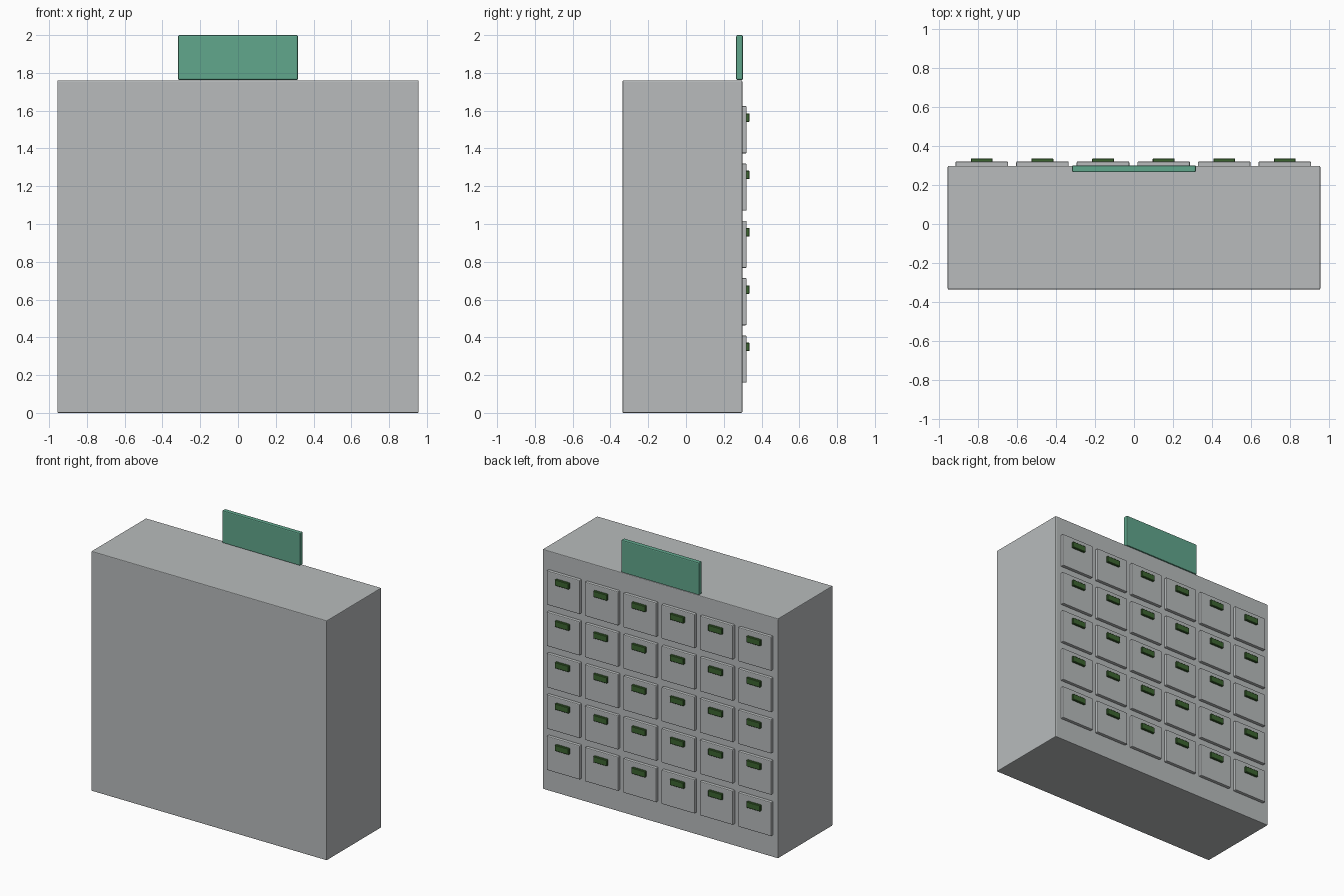
import bpy, bmesh

if "Cube" in bpy.data.objects:
    bpy.data.objects.remove(bpy.data.objects["Cube"])


def material(name, rgb):
    m = bpy.data.materials.new(name)
    m.diffuse_color = (*rgb, 1.0)
    m.use_nodes = True
    m.node_tree.nodes["Principled BSDF"].inputs["Base Color"].default_value = m.diffuse_color
    return m


GREY = material("grey metal", (0.48, 0.50, 0.505))
GREEN = material("sign green", (0.12, 0.385, 0.265))
DARK = material("dark green", (0.045, 0.13, 0.03))


def box(name, x, y, z, mat, bevel, segments=2):
    """Bevelled box from (min, max) pairs on each axis."""
    bm = bmesh.new()
    bmesh.ops.create_cube(bm, size=1)
    for v in bm.verts:
        v.co = [a[0] if c < 0 else a[1] for c, a in zip(v.co, (x, y, z))]
    bmesh.ops.bevel(bm, geom=bm.edges[:], offset=bevel, segments=segments,
                    profile=0.5, affect='EDGES')
    me = bpy.data.meshes.new(name)
    bm.to_mesh(me)
    bm.free()
    me.materials.append(mat)
    ob = bpy.data.objects.new(name, me)
    bpy.context.collection.objects.link(ob)
    return ob


# Cabinet body and header sign
box("cabinet_body", (-0.956, 0.956), (-0.336, 0.298), (0, 1.76), GREY, 0.005)
box("header_sign", (-0.317, 0.317), (0.266, 0.301), (1.762, 2.0), GREEN, 0.007)

# Grid of locker doors on the rear (+y) side, each with a small handle
for row in range(5):
    for col in range(6):
        cx = -0.781 + 0.311 * col
        cz = 0.285 + 0.3035 * row
        tag = f"{row + 1}_{col + 1}"
        box("door_" + tag, (cx - 0.135, cx + 0.135), (0.29, 0.321),
            (cz - 0.125, cz + 0.125), GREY, 0.006)
        hz = cz + 0.064
        box("handle_" + tag, (cx - 0.056, cx + 0.056), (0.317, 0.337),
            (hz - 0.0225, hz + 0.0225), DARK, 0.003, 1)
